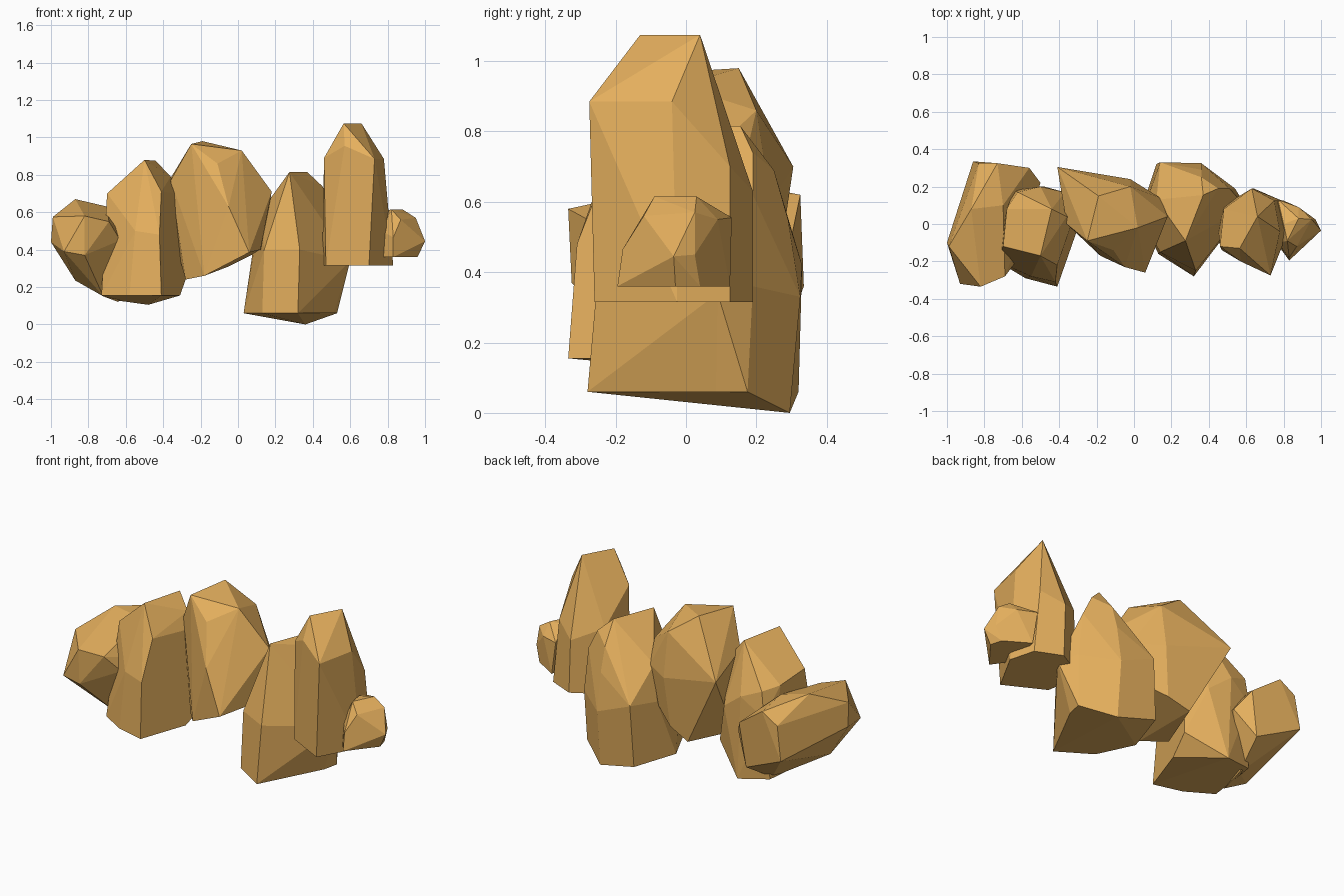
import bpy, bmesh

stone = bpy.data.materials.new("sandstone")
stone.diffuse_color = (0.78, 0.43, 0.11, 1)


def boulder(name, *rings):
    """Flat-faced chiselled stone: convex skin over rough rings, base to crown."""
    bm = bmesh.new()
    for ring in rings:
        for p in ring:
            bm.verts.new(p)
    res = bmesh.ops.convex_hull(bm, input=bm.verts[:])
    junk = {e for e in res["geom_interior"] + res["geom_unused"]
            if isinstance(e, bmesh.types.BMVert)}
    bmesh.ops.delete(bm, geom=list(junk), context='VERTS')
    # merge nearly coplanar triangles into larger chiselled facets
    bmesh.ops.dissolve_limit(bm, angle_limit=0.12, verts=bm.verts[:], edges=bm.edges[:])
    bmesh.ops.recalc_face_normals(bm, faces=bm.faces[:])
    me = bpy.data.meshes.new(name)
    bm.to_mesh(me)
    bm.free()
    me.materials.append(stone)
    ob = bpy.data.objects.new(name, me)
    bpy.context.collection.objects.link(ob)
    return ob


# long leaning boulder at the left end
boulder("left_boulder",
        [(-.87, -.12, .235), (-.72, -.12, .15), (-.64, .1, .12), (-.86, .335, .36), (-.6, .29, .24)],
        [(-.93, -.32, .39), (-.82, -.325, .37), (-.63, -.2, .45), (-1, -.1, .44), (-.5, .22, .4)],
        [(-.82, -.335, .58), (-.69, -.28, .55), (-.99, -.12, .575), (-.56, .3, .5), (-.83, .325, .56)],
        [(-.87, .08, .67), (-.70, .1, .63), (-.73, .325, .62)])

# tall stone, left of centre
boulder("left_stone",
        [(-.73, -.2, .155), (-.58, -.29, .155), (-.41, -.335, .155), (-.31, -.05, .155),
         (-.28, .08, .24), (-.48, .2, .105), (-.66, .15, .13)],
        [(-.67, -.17, .5), (-.55, -.28, .5), (-.42, -.31, .48), (-.31, 0, .55), (-.37, .17, .5), (-.64, .18, .5)],
        [(-.7, -.12, .7), (-.68, .08, .67), (-.41, -.22, .71), (-.32, .04, .7), (-.5, .2, .6), (-.62, .17, .65)],
        [(-.5, -.17, .88), (-.44, .08, .875), (-.36, .04, .79)])

# broad middle stone with a slanted underside
boulder("middle_stone",
        [(-.28, -.05, .24), (-.18, -.17, .26), (.06, -.26, .385), (.12, -.1, .4),
         (.13, .12, .4), (-.05, .22, .31), (-.18, .24, .26)],
        [(-.36, 0, .77), (-.05, -.23, .63), (.18, .04, .71), (.14, .14, .6), (-.02, .24, .6), (-.41, .305, .7)],
        [(-.11, -.14, .86), (-.36, .2, .78), (-.02, .2, .86)],
        [(-.25, -.09, .965), (-.19, .15, .98), (.02, -.02, .93)])

# large low stone, right of centre
boulder("right_stone",
        [(.03, .05, .06), (.13, -.16, .06), (.32, -.28, .06), (.51, .085, .06),
         (.53, .175, .06), (.36, .295, 0), (.12, .32, .06)],
        [(.08, .16, .4), (.14, -.15, .4), (.33, -.25, .4), (.6, .09, .34), (.54, .19, .36),
         (.36, .325, .33), (.14, .33, .42)],
        [(.12, .13, .6), (.36, -.08, .64), (.51, .19, .62), (.36, .29, .55)],
        [(.275, -.09, .815), (.37, .155, .815), (.45, .19, .74), (.36, .25, .69)])

# tallest pillar
boulder("tall_pillar",
        [(.70, -.26, .315), (.83, -.025, .315), (.79, .125, .315), (.64, .19, .315),
         (.48, .1, .315), (.45, -.03, .315), (.47, -.14, .315)],
        [(.75, .125, .7), (.63, .19, .63), (.48, .08, .7)],
        [(.73, -.275, .885), (.78, -.04, .885), (.46, -.12, .89), (.57, -.2, .955)],
        [(.565, -.13, 1.075), (.66, .04, 1.075)])

# small stone at the right end
boulder("small_right_stone",
        [(.83, -.195, .36), (.96, -.03, .36), (.94, .04, .36), (.8, .125, .36), (.76, -.1, .36)],
        [(.83, -.18, .465), (1, -.035, .445), (.97, .025, .45), (.77, -.1, .5)],
        [(.95, .025, .57), (.87, -.12, .56), (.77, .13, .555), (.88, .09, .55)],
        [(.82, -.09, .615), (.88, .03, .615), (.8, 0, .61)])
